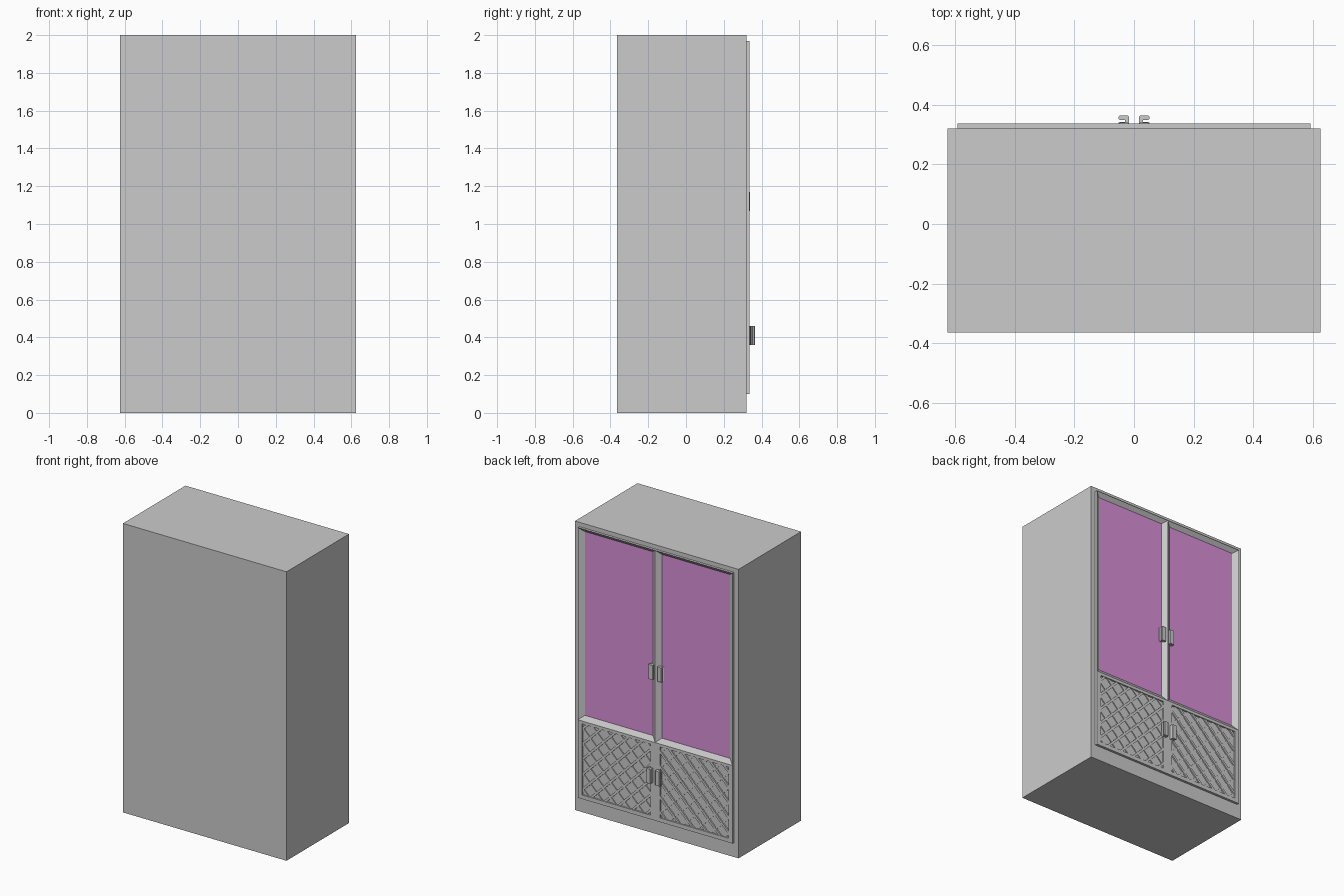
import bpy, bmesh, math
from mathutils import Vector, Matrix

if "Cube" in bpy.data.objects:
    bpy.data.objects.remove(bpy.data.objects["Cube"])

BACK, BODY, DOOR, GLASS = -0.364, 0.32, 0.337, 0.313   # depths along y

glass_mat = bpy.data.materials.new("purple_glass")
glass_mat.diffuse_color = (0.69, 0.28, 0.69, 1)
glass_mat.use_nodes = True
glass_mat.node_tree.nodes["Principled BSDF"].inputs["Base Color"].default_value = glass_mat.diffuse_color


def add_box(bm, x0, x1, y0, y1, z0, z1):
    """Box between limits; returns its +y face."""
    m = Matrix.Translation(((x0 + x1) / 2, (y0 + y1) / 2, (z0 + z1) / 2)) @ \
        Matrix.Diagonal((x1 - x0, y1 - y0, z1 - z0, 1))
    bmesh.ops.create_cube(bm, size=1, matrix=m)
    bm.normal_update()
    return max(bm.faces, key=lambda f: f.calc_center_median().y)


def sink(bm, face, x0, x1, z0, z1, y):
    """Inset a +y face and move the inner rectangle to the given limits."""
    c = face.calc_center_median()
    sides = [(v.co.x > c.x, v.co.z > c.z) for v in face.verts]
    inner = bmesh.ops.extrude_discrete_faces(bm, faces=[face])["faces"][0]
    c = inner.calc_center_median()
    for v in inner.verts:
        v.co = (x1 if v.co.x > c.x else x0, y, z1 if v.co.z > c.z else z0)
    return inner


def finish(bm, name, side=1):
    """Turn bmesh into an object, mirrored in x when side is -1."""
    for v in bm.verts:
        v.co.x *= side
    bmesh.ops.recalc_face_normals(bm, faces=bm.faces)
    me = bpy.data.meshes.new(name)
    bm.to_mesh(me)
    bm.free()
    ob = bpy.data.objects.new(name, me)
    bpy.context.collection.objects.link(ob)
    return ob


# Cabinet body with a shallow pocket that holds the doors
bm = bmesh.new()
f = add_box(bm, -0.626, 0.626, BACK, BODY, 0, 2)
pocket = (-0.592, 0.592, 0.10, 1.97)
f = sink(bm, f, *pocket, BODY)
sink(bm, f, *pocket, 0.295)
finish(bm, "cabinet_body")


def upper_door(side, tag):
    # Frame slopes inward to the glass pane
    bm = bmesh.new()
    f = add_box(bm, 0, 0.592, 0.295, DOOR, 0.64, 1.97)
    f = sink(bm, f, 0.034, 0.556, 0.671, 1.943, GLASS)
    f.material_index = 1
    ob = finish(bm, "upper_door_" + tag, side)
    ob.data.materials.append(None)
    ob.data.materials.append(glass_mat)


def lower_door(side, tag):
    # Flat frame with a recessed panel
    x0, x1, z0, z1 = 0.035, 0.56, 0.128, 0.62
    bm = bmesh.new()
    f = add_box(bm, 0, 0.592, 0.295, DOOR, 0.10, 0.64)
    f = sink(bm, f, x0, x1, z0, z1, DOOR)
    sink(bm, f, x0, x1, z0, z1, 0.325)
    finish(bm, "lower_door_" + tag, side)

    # Diagonal lattice, bars clipped to the panel
    bm = bmesh.new()
    cx, cz = (x0 + x1) / 2, (z0 + z1) / 2
    hw, hh, step = (x1 - x0) / 2, (z1 - z0) / 2, 0.105
    for s, top in ((1, 0.331), (-1, 0.334)):
        for i in range(-5, 5):
            c = (i + 0.5) * step               # line: z = s * x + c
            lo = max(-hw, min((-hh - c) * s, (hh - c) * s))
            hi = min(hw, max((-hh - c) * s, (hh - c) * s))
            if hi - lo < 0.02:
                continue
            mid = (lo + hi) / 2
            m = Matrix.Translation((cx + mid, (0.322 + top) / 2, cz + s * mid + c)) @ \
                Matrix.Rotation(-s * math.pi / 4, 4, 'Y') @ \
                Matrix.Diagonal(((hi - lo) * math.sqrt(2) + 0.014, top - 0.322, 0.016, 1))
            bmesh.ops.create_cube(bm, size=1, matrix=m)
    finish(bm, "lattice_" + tag, side)


# C-shaped pull: cross-section in (x, distance from door)
PULL = [(.017, 0), (.052, 0), (.052, .003), (.046, .006), (.031, .006), (.031, .012),
        (.048, .012), (.052, .016), (.052, .023), (.048, .027), (.020, .027), (.017, .024)]


def handle(side, tag, base, z0):
    bm = bmesh.new()
    f = bm.faces.new([bm.verts.new((x, base + d, z0)) for x, d in PULL])
    new = bmesh.ops.extrude_face_region(bm, geom=[f])["geom"]
    verts = [g for g in new if isinstance(g, bmesh.types.BMVert)]
    bmesh.ops.translate(bm, verts=verts, vec=(0, 0, 0.10))
    finish(bm, "handle_" + tag, side)


for side, tag in ((1, "right"), (-1, "left")):
    upper_door(side, tag)
    lower_door(side, tag)
    handle(side, "upper_" + tag, GLASS, 1.07)
    handle(side, "lower_" + tag, DOOR, 0.36)
